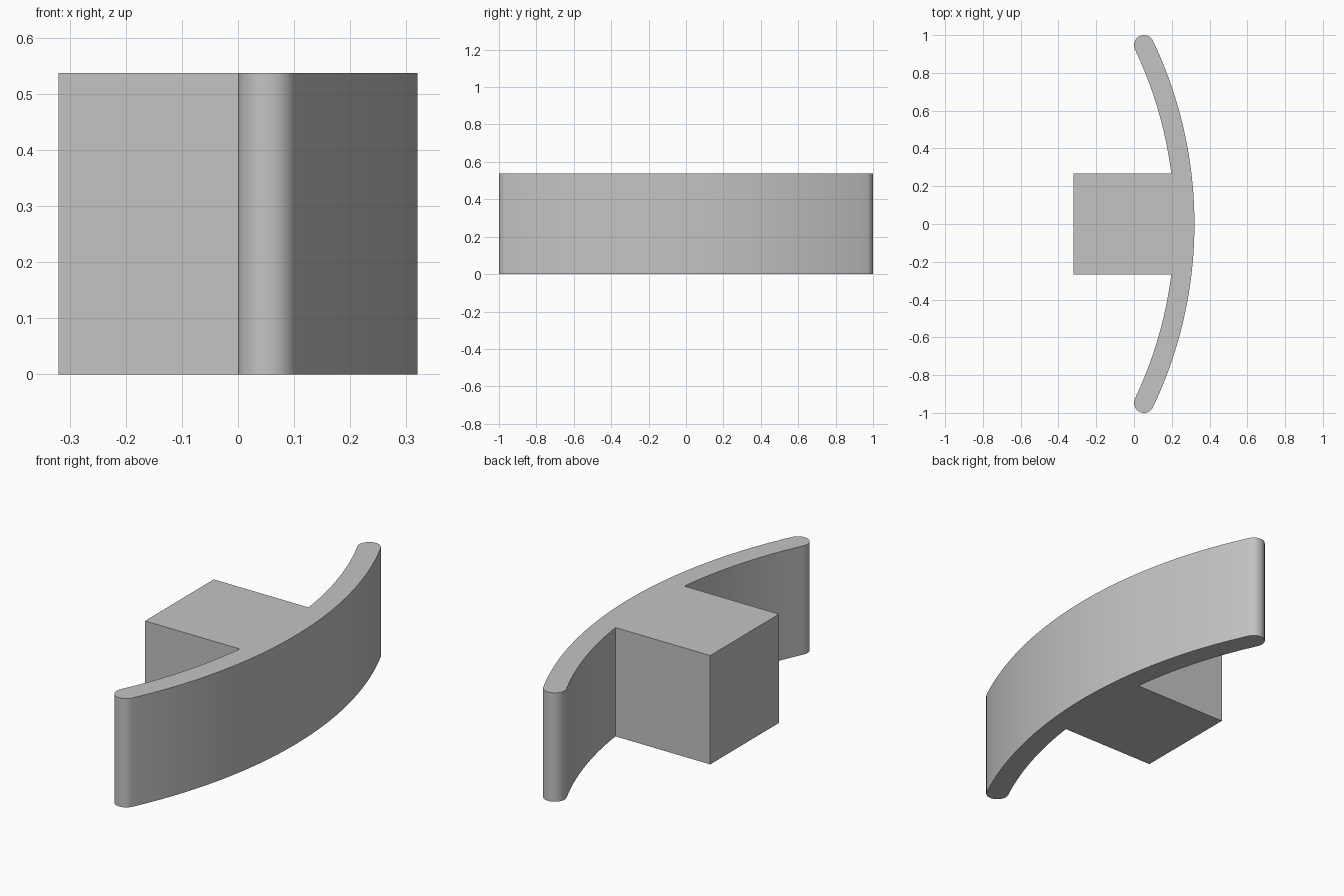
import bpy, bmesh, math

cube = bpy.data.objects.get("Cube")
if cube:
    bpy.data.objects.remove(cube, do_unlink=True)

HEIGHT = 0.537
BLOCK_HALF, BLOCK_BACK = 0.268, -0.32
MID_RADIUS, TIP_RADIUS = 2.2, 0.053
CENTRE_X = 0.32 - TIP_RADIUS - MID_RADIUS
SWEEP = math.asin((1 - TIP_RADIUS) / MID_RADIUS)


def arc(cx, cy, radius, start, end, steps):
    """Points along a circular arc, both ends included."""
    angles = [start + (end - start) * i / steps for i in range(steps + 1)]
    return [(cx + radius * math.cos(a), cy + radius * math.sin(a)) for a in angles]


# Outline: outer curve, rounded tip, inner curve, block, then the mirrored half
outer, inner = MID_RADIUS + TIP_RADIUS, MID_RADIUS - TIP_RADIUS
tip_x = CENTRE_X + MID_RADIUS * math.cos(SWEEP)
tip_y = MID_RADIUS * math.sin(SWEEP)
half = arc(CENTRE_X, 0, outer, 0, SWEEP, 24)
half += arc(tip_x, tip_y, TIP_RADIUS, SWEEP, SWEEP + math.pi, 20)[1:]
half += arc(CENTRE_X, 0, inner, SWEEP, math.asin(BLOCK_HALF / inner), 18)[1:]
half.append((BLOCK_BACK, BLOCK_HALF))
outline = half + [(x, -y) for x, y in reversed(half[1:])]

# Extrude the outline into one solid
bm = bmesh.new()
base = bm.faces.new([bm.verts.new((x, y, 0)) for x, y in outline])
top = bmesh.ops.extrude_face_region(bm, geom=[base], use_keep_orig=True)
bmesh.ops.translate(bm, vec=(0, 0, HEIGHT),
                    verts=[g for g in top["geom"] if isinstance(g, bmesh.types.BMVert)])
bmesh.ops.recalc_face_normals(bm, faces=bm.faces)
mesh = bpy.data.meshes.new("curved_plate_with_block")
bm.to_mesh(mesh)
bm.free()
obj = bpy.data.objects.new("curved_plate_with_block", mesh)
bpy.context.collection.objects.link(obj)

# Plain grey finish
grey = bpy.data.materials.new("light_grey")
grey.use_nodes = True
colour = (0.55, 0.55, 0.55, 1)
grey.diffuse_color = colour
grey.node_tree.nodes["Principled BSDF"].inputs["Base Color"].default_value = colour
mesh.materials.append(grey)

# Smooth curves, crisp corners
bpy.ops.object.select_all(action="DESELECT")
obj.select_set(True)
bpy.context.view_layer.objects.active = obj
bpy.ops.object.shade_smooth_by_angle(angle=math.radians(30))
